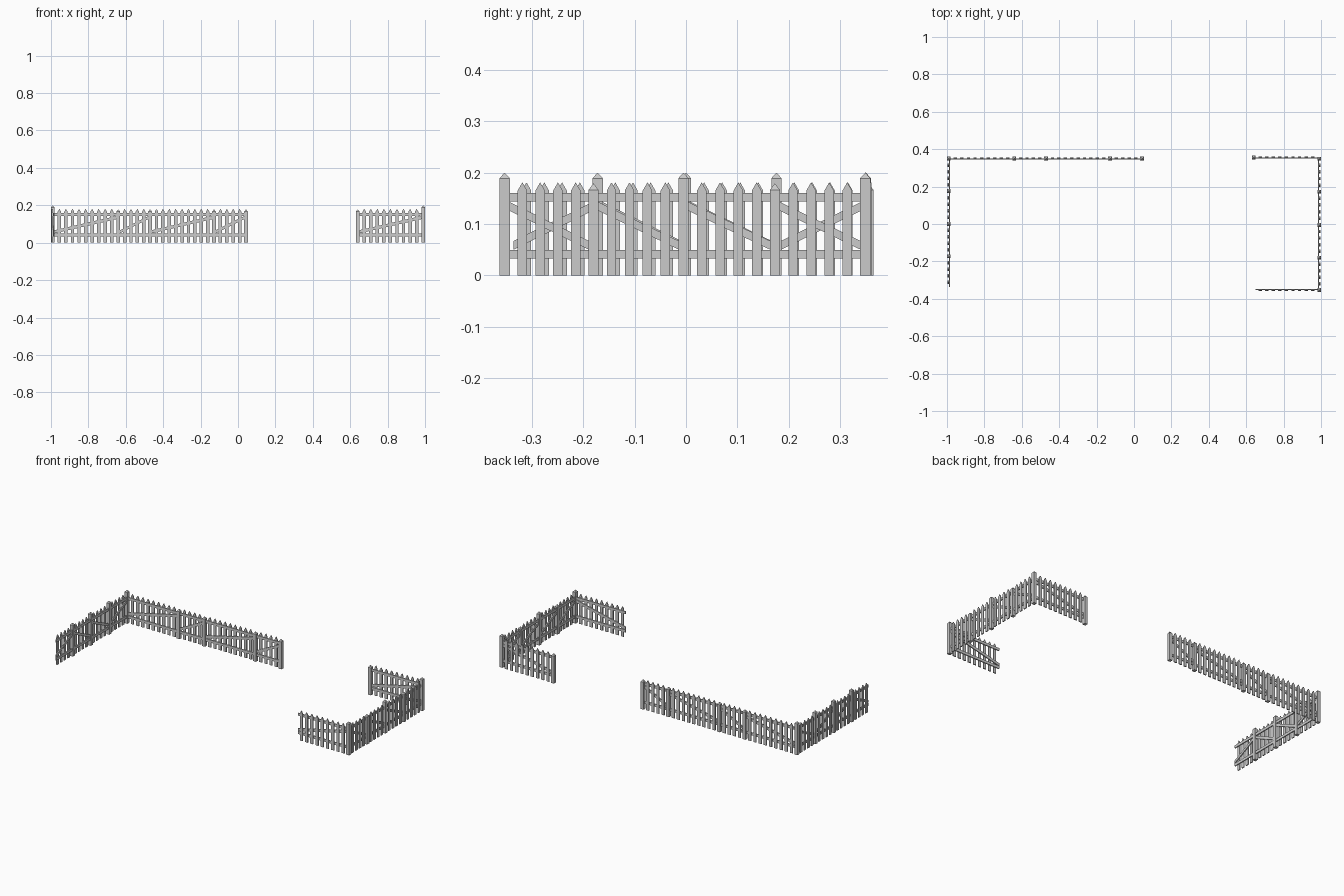
import bpy
from mathutils import Vector

if "Cube" in bpy.data.objects:
    bpy.data.objects.remove(bpy.data.objects["Cube"])

UP = Vector((0, 0, 1))


def make_object(name, verts, faces):
    mesh = bpy.data.meshes.new(name)
    mesh.from_pydata(verts, [], faces)
    obj = bpy.data.objects.new(name, mesh)
    bpy.context.collection.objects.link(obj)


def add_board(verts, faces, origin, along, out, profile, depth0, depth1):
    """Extrude a flat (along, z) profile between two outward depths."""
    b, n = len(verts), len(profile)
    for d in (depth0, depth1):
        verts += [origin + along * u + out * d + UP * z for u, z in profile]
    faces.append([b + i for i in range(n)])
    faces.append([b + n + i for i in reversed(range(n))])
    for i in range(n):
        j = (i + 1) % n
        faces.append([b + j, b + i, b + n + i, b + n + j])


def fence_panel(name, start, end, outward, rising, count):
    """Pickets outside, two rails and a diagonal brace inside."""
    a, e, out = Vector((*start, 0)), Vector((*end, 0)), Vector((*outward, 0))
    length = (e - a).length
    along = (e - a).normalized()

    # evenly spaced pointed pickets
    v, f = [], []
    for i in range(count):
        u, w = length * (i + 1) / (count + 1), 0.0092
        prof = [(u - w, 0), (u + w, 0), (u + w, 0.165), (u, 0.181), (u - w, 0.165)]
        add_board(v, f, a, along, out, prof, 0, 0.006)
    make_object(name + "_pickets", v, f)

    # rails stop at the post faces
    s, t = 0.009, length - 0.009
    v, f = [], []
    for z in (0.033, 0.144):
        add_board(v, f, a, along, out,
                  [(s, z), (t, z), (t, z + 0.016), (s, z + 0.016)], -0.006, 0)
    make_object(name + "_rails", v, f)

    # diagonal brace
    z0, z1 = (0.05, 0.126) if rising else (0.126, 0.05)
    v, f = [], []
    add_board(v, f, a, along, out,
              [(s, z0), (t, z1), (t, z1 + 0.017), (s, z0 + 0.017)], -0.006, 0)
    make_object(name + "_brace", v, f)


def post(name, x, y, tall):
    """Square post with a pyramid top."""
    h, top = (0.189, 0.2) if tall else (0.166, 0.179)
    w = 0.01
    ring = [(-w, -w), (w, -w), (w, w), (-w, w)]
    v = [(x + i, y + j, z) for z in (0, h) for i, j in ring] + [(x, y, top)]
    f = [(3, 2, 1, 0)]
    for i in range(4):
        j = (i + 1) % 4
        f += [(i, j, 4 + j, 4 + i), (4 + i, 4 + j, 8)]
    make_object(name, v, f)


# posts of each run: (x, y, tall)
posts = {
    "left_post": [(-0.99, 0.35, 1), (-0.99, 0.176, 1), (-0.99, 0, 1), (-0.99, -0.172, 1)],
    "back_post": [(-0.64, 0.35, 0), (-0.47, 0.35, 0), (-0.128, 0.35, 0), (0.043, 0.35, 0)],
    "right_post": [(0.99, -0.353, 1), (0.99, -0.18, 0), (0.99, -0.005, 1),
                   (0.99, 0.173, 0), (0.99, 0.349, 1)],
    "rear_right_post": [(0.64, 0.355, 0)],
}
for name, spots in posts.items():
    for x, y, tall in spots:
        post(name, x, y, tall)

# left run, front end has no post
for y0, y1, rising in ((-0.345, -0.172, 1), (-0.172, 0, 0), (0, 0.176, 0), (0.176, 0.35, 1)):
    fence_panel("left_panel", (-0.99, y0), (-0.99, y1), (-1, 0), rising, 4)

# back run with alternating long and short panels
for x0, x1, n in ((-0.99, -0.64, 9), (-0.64, -0.47, 4), (-0.47, -0.128, 9), (-0.128, 0.043, 4)):
    fence_panel("back_panel", (x0, 0.35), (x1, 0.35), (0, 1), True, n)

# right run
for y0, y1 in ((-0.353, -0.18), (-0.18, -0.005), (-0.005, 0.173), (0.173, 0.349)):
    fence_panel("right_panel", (0.99, y0), (0.99, y1), (1, 0), False, 4)

# rear and front returns on the right side
fence_panel("rear_right_panel", (0.64, 0.355), (0.99, 0.355), (0, 1), True, 9)
fence_panel("front_right_panel", (0.64, -0.353), (0.99, -0.353), (0, -1), True, 9)
